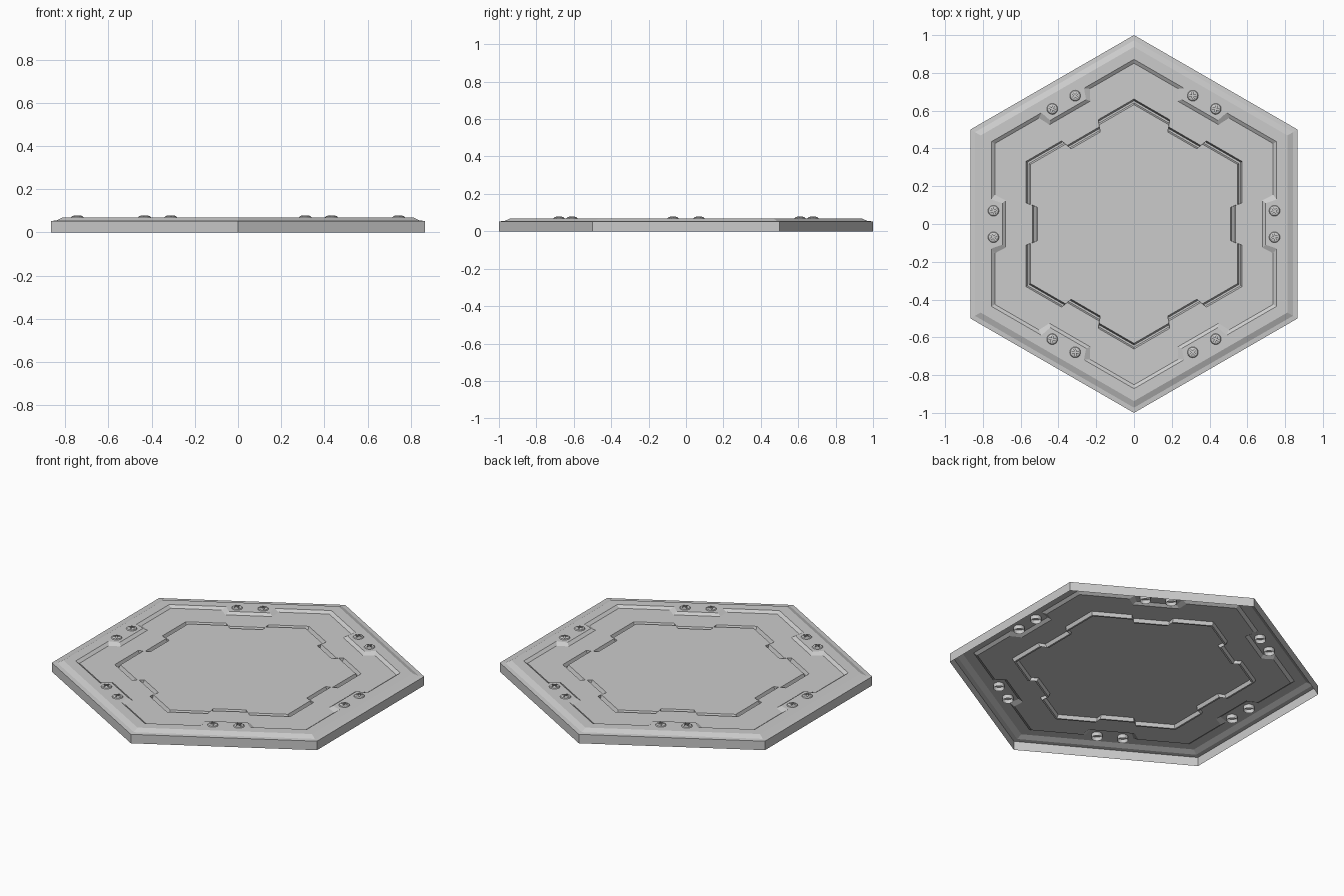
import bpy, bmesh
from math import sin, cos, pi, sqrt

if "Cube" in bpy.data.objects:
    bpy.data.objects.remove(bpy.data.objects["Cube"])


def new_object(name, bm):
    mesh = bpy.data.meshes.new(name)
    bm.to_mesh(mesh)
    bm.free()
    ob = bpy.data.objects.new(name, mesh)
    bpy.context.collection.objects.link(ob)
    return ob


def on_side(k, a, t):
    """Point at distance a along the normal of side k, t along the side."""
    c, s = cos(k * pi / 3), sin(k * pi / 3)
    return a * c - t * s, a * s + t * c


def outline(a, notch, t_out, t_in):
    """Hexagon of apothem a whose side middles step in to the notch apothem."""
    pts = []
    for k in range(6):
        for d, t in ((a, -a / sqrt(3)), (a, -t_out), (notch, -t_in),
                     (notch, t_in), (a, t_out)):
            pts.append(on_side(k, d, t))
    return pts


# Plate shell, open underneath: (apothem, notch apothem, notch half widths, z)
H = sqrt(3) / 2
rings = [
    (H, H, .13, .11, 0),                    # bottom edge
    (H, H, .13, .11, .053),                 # outer wall
    (.842, .842, .13, .11, .055),           # narrow ledge
    (.812, .812, .13, .11, .069),           # bevel
    (.755, .697, .13, .110, .069),          # rim with bolt tabs
    (.737, .679, .155, .125, .056),         # step down to the field
    (.573, .537, .113, .098, .056),         # groove, outer lip
    (.565, .529, .110, .095, .036),         # groove, floor
    (.555, .519, .106, .091, .036),
    (.547, .511, .103, .088, .056),         # centre panel lip
]
bm = bmesh.new()
loops = [[bm.verts.new((x, y, z)) for x, y in outline(a, n, to, ti)]
         for a, n, to, ti, z in rings]
for lo, hi in zip(loops, loops[1:]):
    for i in range(30):
        j = (i + 1) % 30
        bm.faces.new((lo[i], lo[j], hi[j], hi[i]))
bm.faces.new(loops[-1])
new_object("hex_plate", bm)

# Domed screw head, lathed profile (radius, z)
SEG = 20
profile = [(.029, .046), (.029, .070), (.026, .0745), (.018, .0775), (.009, .0785)]
bm = bmesh.new()
prev = None
for r, z in profile:
    ring = [bm.verts.new((r * cos(2 * pi * i / SEG), r * sin(2 * pi * i / SEG), z))
            for i in range(SEG)]
    if prev:
        for i in range(SEG):
            j = (i + 1) % SEG
            bm.faces.new((prev[i], prev[j], ring[j], ring[i]))
    else:
        bm.faces.new(ring[::-1])
    prev = ring
bm.faces.new(prev)
head = new_object("screw_source", bm)

# Cross-shaped cutter for the screw slot
L, W = .019, .004
quarter = [(L, -W), (L, W), (W, W)]
cross = []
for k in range(4):
    c, s = round(cos(k * pi / 2)), round(sin(k * pi / 2))
    cross += [(x * c - y * s, x * s + y * c) for x, y in quarter]
bm = bmesh.new()
base = [bm.verts.new((x, y, .069)) for x, y in cross]
top = [bm.verts.new((x, y, .1)) for x, y in cross]
bm.faces.new(base[::-1])
bm.faces.new(top)
for i in range(12):
    j = (i + 1) % 12
    bm.faces.new((base[i], base[j], top[j], top[i]))
cutter = new_object("slot_cutter", bm)
cutter.hide_render = True

mod = head.modifiers.new("slot", 'BOOLEAN')
mod.operation = 'DIFFERENCE'
mod.solver = 'EXACT'
mod.object = cutter
deps = bpy.context.evaluated_depsgraph_get()
screw_mesh = bpy.data.meshes.new_from_object(head.evaluated_get(deps))
bpy.data.objects.remove(head)
bpy.data.objects.remove(cutter)

# Leave the screw hollow underneath, like the plate
bm = bmesh.new()
bm.from_mesh(screw_mesh)
under = [f for f in bm.faces if all(v.co.z < .047 for v in f.verts)]
bmesh.ops.delete(bm, geom=under, context='FACES')
bm.to_mesh(screw_mesh)
bm.free()

# Two screws on each of the six tabs
for k in range(6):
    for n, t in enumerate((-.07, .07)):
        ob = bpy.data.objects.new(f"screw_{k + 1}_{n + 1}", screw_mesh)
        bpy.context.collection.objects.link(ob)
        ob.location = (*on_side(k, .744, t), 0)
        ob.rotation_euler.z = k * pi / 3 + .3 * (n + 1)
